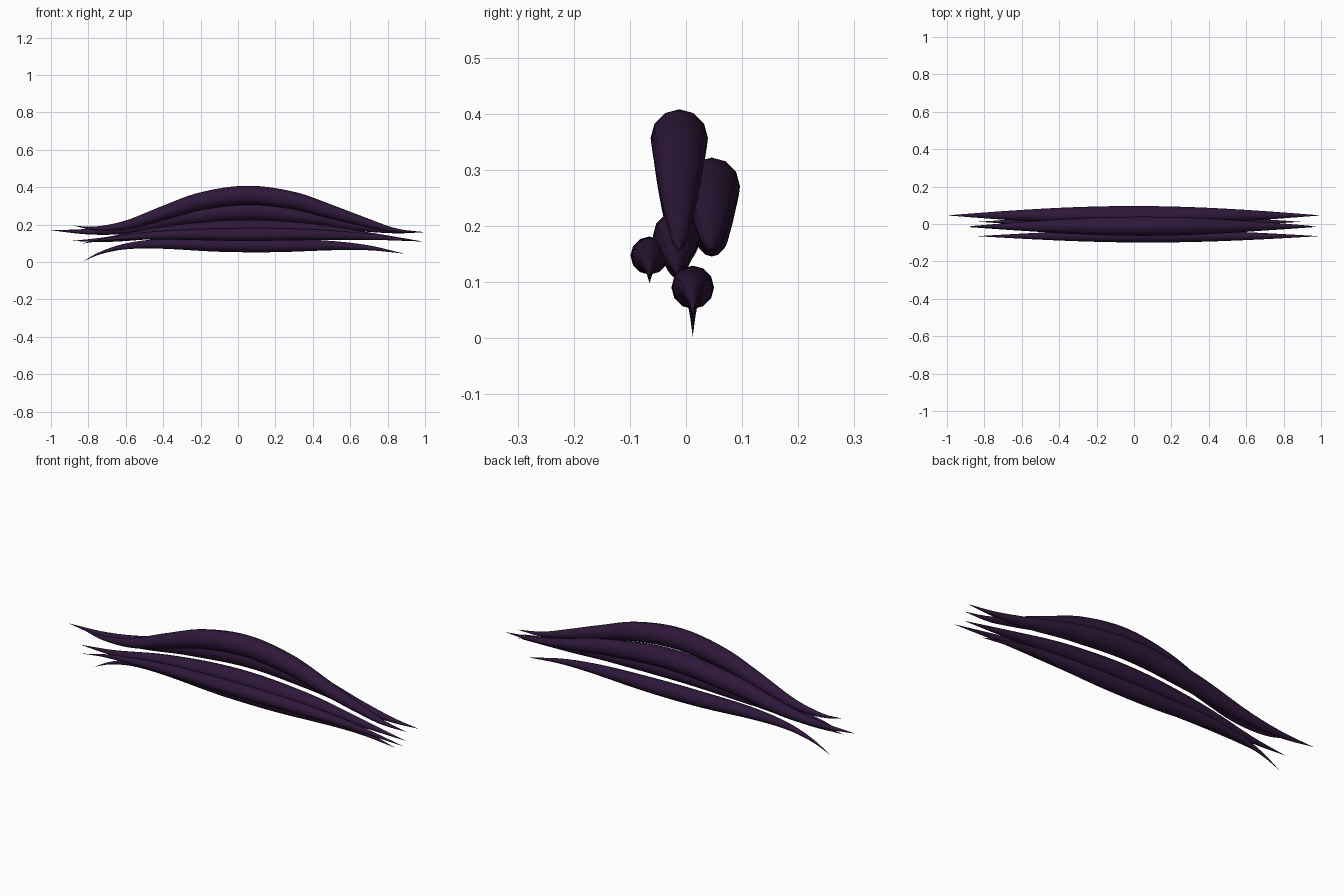
import bpy, bmesh, math

if "Cube" in bpy.data.objects:
    bpy.data.objects.remove(bpy.data.objects["Cube"])

SIDES, STEPS = 12, 48

mat = bpy.data.materials.new("dark_purple")
mat.diffuse_color = (0.028, 0.009, 0.042, 1)
mat.use_nodes = True
mat.node_tree.nodes["Principled BSDF"].inputs["Base Color"].default_value = mat.diffuse_color


def sample(pts, x):
    """Smooth cubic through the (x, z) points."""
    i = max(k for k in range(len(pts) - 1) if pts[k][0] <= x or k == 0)

    def slope(k):
        a, b = pts[max(k - 1, 0)], pts[min(k + 1, len(pts) - 1)]
        return (b[1] - a[1]) / (b[0] - a[0])
    (x0, z0), (x1, z1) = pts[i], pts[i + 1]
    h = x1 - x0
    t = (x - x0) / h
    m0, m1 = slope(i) * h, slope(i + 1) * h
    return ((2*t**3 - 3*t**2 + 1) * z0 + (t**3 - 2*t**2 + t) * m0
            + (3*t**2 - 2*t**3) * z1 + (t**3 - t**2) * m1)


def strand(name, y, radius, pts):
    """Round lock swept along a path in the xz plane, pointed at both ends."""
    bm = bmesh.new()
    xa, xb = pts[0][0], pts[-1][0]
    rings = []
    for s in range(1, STEPS):
        t = s / STEPS
        x = xa + (xb - xa) * t
        z = sample(pts, x)
        ang = math.atan2(sample(pts, x + 0.004) - sample(pts, x - 0.004), 0.008)
        r = radius * math.sin(math.pi * t)
        ring = []
        for k in range(SIDES):
            a = 2 * math.pi * k / SIDES
            up = r * math.sin(a)
            ring.append(bm.verts.new((x - up * math.sin(ang), y + r * math.cos(a),
                                      z + up * math.cos(ang))))
        rings.append(ring)
    tip_a = bm.verts.new((xa, y, pts[0][1]))
    tip_b = bm.verts.new((xb, y, pts[-1][1]))
    for k in range(SIDES):
        n = (k + 1) % SIDES
        for a, b in zip(rings, rings[1:]):
            bm.faces.new((a[k], a[n], b[n], b[k]))
        bm.faces.new((tip_a, rings[0][n], rings[0][k]))
        bm.faces.new((tip_b, rings[-1][k], rings[-1][n]))
    bmesh.ops.recalc_face_normals(bm, faces=bm.faces)
    for f in bm.faces:
        f.smooth = True
    me = bpy.data.meshes.new(name)
    bm.to_mesh(me)
    bm.free()
    me.materials.append(mat)
    bpy.context.collection.objects.link(bpy.data.objects.new(name, me))


# Highest, most arched strand
strand("top_strand", -0.012, 0.051,
       [(-0.88, 0.195), (-0.77, 0.18), (-0.6, 0.198), (-0.4, 0.262), (-0.2, 0.325),
        (0.05, 0.357), (0.3, 0.328), (0.5, 0.268), (0.7, 0.207), (0.83, 0.172), (0.97, 0.158)])
# Long strand at the back
strand("back_strand", 0.046, 0.05,
       [(-1, 0.17), (-0.8, 0.163), (-0.6, 0.18), (-0.3, 0.238), (0.05, 0.272),
        (0.4, 0.24), (0.65, 0.192), (0.85, 0.165), (1, 0.16)])
# Gently arched middle strand
strand("middle_strand", -0.016, 0.043,
       [(-0.89, 0.113), (-0.7, 0.121), (-0.4, 0.158), (0, 0.182),
        (0.4, 0.17), (0.7, 0.14), (0.97, 0.113)])
# Nearly straight strand at the front
strand("front_strand", -0.065, 0.034,
       [(-0.84, 0.098), (-0.7, 0.123), (-0.4, 0.144), (0, 0.147),
        (0.4, 0.146), (0.7, 0.135), (0.99, 0.11)])
# Lowest strand with a drooping end
strand("bottom_strand", 0.012, 0.038,
       [(-0.83, 0.003), (-0.74, 0.047), (-0.6, 0.084), (-0.4, 0.098), (-0.1, 0.092),
        (0.2, 0.089), (0.5, 0.088), (0.7, 0.076), (0.89, 0.045)])
